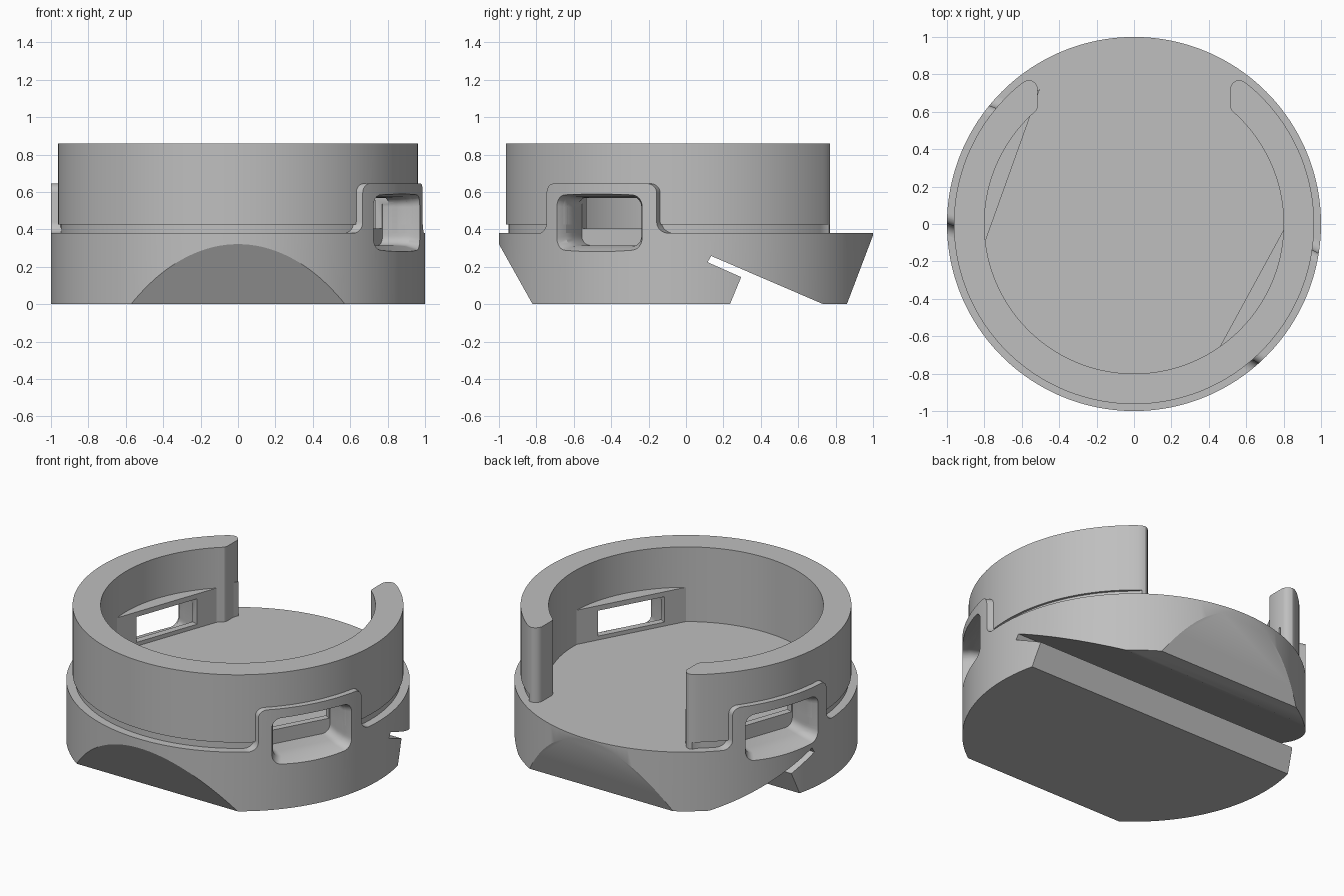
import bpy, bmesh, math
from mathutils import Vector

if "Cube" in bpy.data.objects:
    bpy.data.objects.remove(bpy.data.objects["Cube"])

grey = bpy.data.materials.new("plain_grey")
grey.use_nodes = True
GREY = (0.52, 0.52, 0.52, 1)
grey.diffuse_color = GREY
grey.node_tree.nodes["Principled BSDF"].inputs["Base Color"].default_value = GREY

SEGMENTS = 192
LEDGE, RIM = 0.38, 0.86
WINDOW_ANGLES = {"right": 160.3, "left": -28.6}


def arc(cx, cy, r, start, end, steps):
    angles = [math.radians(start + (end - start) * i / steps) for i in range(steps + 1)]
    return [(cx + r * math.cos(a), cy + r * math.sin(a)) for a in angles]


def loft(name, loops):
    """Closed solid through a list of equal-length point loops."""
    bm = bmesh.new()
    rings = [[bm.verts.new(p) for p in loop] for loop in loops]
    n = len(rings[0])
    bm.faces.new(rings[0])
    bm.faces.new(rings[-1])
    for a, b in zip(rings, rings[1:]):
        for i in range(n):
            j = (i + 1) % n
            bm.faces.new((a[i], a[j], b[j], b[i]))
    bmesh.ops.recalc_face_normals(bm, faces=bm.faces)
    mesh = bpy.data.meshes.new(name)
    bm.to_mesh(mesh)
    bm.free()
    mesh.materials.append(grey)
    obj = bpy.data.objects.new(name, mesh)
    bpy.context.collection.objects.link(obj)
    return obj


def upright(name, outline, z0, z1):
    return loft(name, [[(x, y, z) for x, y in outline] for z in (z0, z1)])


def disc(name, r, z0, z1):
    return upright(name, arc(0, 0, r, 0, 360, SEGMENTS)[:-1], z0, z1)


def combine(obj, tool, operation):
    mod = obj.modifiers.new(operation.lower(), "BOOLEAN")
    mod.operation = operation
    mod.solver = "EXACT"
    mod.object = tool
    bpy.context.view_layer.objects.active = obj
    bpy.ops.object.modifier_apply(modifier=mod.name)


def discard(*tools):
    for tool in tools:
        bpy.data.objects.remove(tool)


def outward(name, sections, angle):
    """Loft (depth, outline) sections along a horizontal direction."""
    a = math.radians(angle)
    out = Vector((math.cos(a), math.sin(a), 0))
    side = Vector((-math.sin(a), math.cos(a), 0))
    up = Vector((0, 0, 1))
    return loft(name, [[out * d + side * s + up * z for s, z in outline]
                       for d, outline in sections])


def rounded_rect(half, low, high, r):
    pts = []
    for cx, cz, start in ((half - r, high - r, 0), (r - half, high - r, 90),
                          (r - half, low + r, 180), (half - r, low + r, 270)):
        pts += arc(cx, cz, r, start, start + 90, 6)
    return pts


def rect(half, low, high):
    return [(-half, low), (half, low), (half, high), (-half, high)]


# Base: disc trimmed to a side profile with chamfers and a slanted slot
base = disc("base", 1, -0.1, LEDGE)
side_profile = [(-0.82, 0), (0.235, 0), (0.295, 0.145), (0.115, 0.225),
                (0.135, 0.258), (0.735, 0), (0.86, 0), (1.05, 0.5), (-1.1, 0.5)]
trim = loft("base_trim", [[(x, y, z) for y, z in side_profile] for x in (-1.2, 1.2)])
combine(base, trim, "INTERSECT")
discard(trim)


# Open ring wall with rounded ends, standing on a slightly narrower neck
def ring_outline(outer):
    cap = [(0.58, 0.765), (0.56, 0.77), (0.54, 0.764), (0.524, 0.75), (0.515, 0.73),
           (0.515, 0.625), (0.521, 0.608), (0.535, 0.594)]
    mirrored = [(-x, y) for x, y in cap]
    return (arc(0, 0, outer, 128.7, 411.3, 150) + cap
            + arc(0, 0, 0.8, 406.6, 133.4, 150) + mirrored[::-1])


ring_wall = upright("ring_wall", ring_outline(0.963), 0.425, RIM)
ring_neck = upright("ring_neck", ring_outline(0.948), LEDGE, 0.44)
parts = [base, ring_wall, ring_neck]

# Window frames on the outside, flat pads on the inside
half_frame = (arc(0.395, 0.44, 0.06, 270, 180, 8)
              + arc(0.285, 0.595, 0.05, 0, 90, 8))
frame_outline = half_frame + [(-s, z) for s, z in reversed(half_frame)]

shell = disc("shell_tool", 1, 0.3, 0.8)
core = disc("core_tool", 0.93, 0.2, 0.9)
combine(shell, core, "DIFFERENCE")
pad_limit = disc("pad_tool", 0.88, 0.2, 0.8)

for label, angle in WINDOW_ANGLES.items():
    frame = outward(label + "_window_frame",
                    [(0.5, frame_outline), (1.2, frame_outline)], angle)
    combine(frame, shell, "INTERSECT")
    pad_side = rect(0.6, LEDGE, 0.6)
    pad = outward(label + "_inner_pad", [(0.717, pad_side), (0.95, pad_side)], angle)
    combine(pad, pad_limit, "INTERSECT")
    parts += [frame, pad]
discard(shell, core, pad_limit)

# Flared pocket and through opening of each window
for label, angle in WINDOW_ANGLES.items():
    pocket = outward("pocket_tool", [
        (0.76, rounded_rect(0.22, 0.315, 0.57, 0.05)),
        (0.86, rounded_rect(0.22, 0.315, 0.57, 0.05)),
        (0.92, rounded_rect(0.23, 0.31, 0.574, 0.055)),
        (0.97, rounded_rect(0.262, 0.292, 0.583, 0.06)),
        (1.03, rounded_rect(0.3, 0.27, 0.595, 0.07))], angle)
    opening_side = rect(0.215, 0.405, 0.568)
    opening = outward("opening_tool", [(0.6, opening_side), (0.8, opening_side)], angle)
    for part in parts:
        if part.name.startswith(("right", "left")) and not part.name.startswith(label):
            continue
        combine(part, pocket, "DIFFERENCE")
        if part is not base:
            combine(part, opening, "DIFFERENCE")
    discard(pocket, opening)

# Smooth curved walls, keep edges sharp
bpy.ops.object.select_all(action="DESELECT")
for part in parts:
    part.select_set(True)
bpy.context.view_layer.objects.active = base
bpy.ops.object.shade_smooth_by_angle(angle=math.radians(25))
